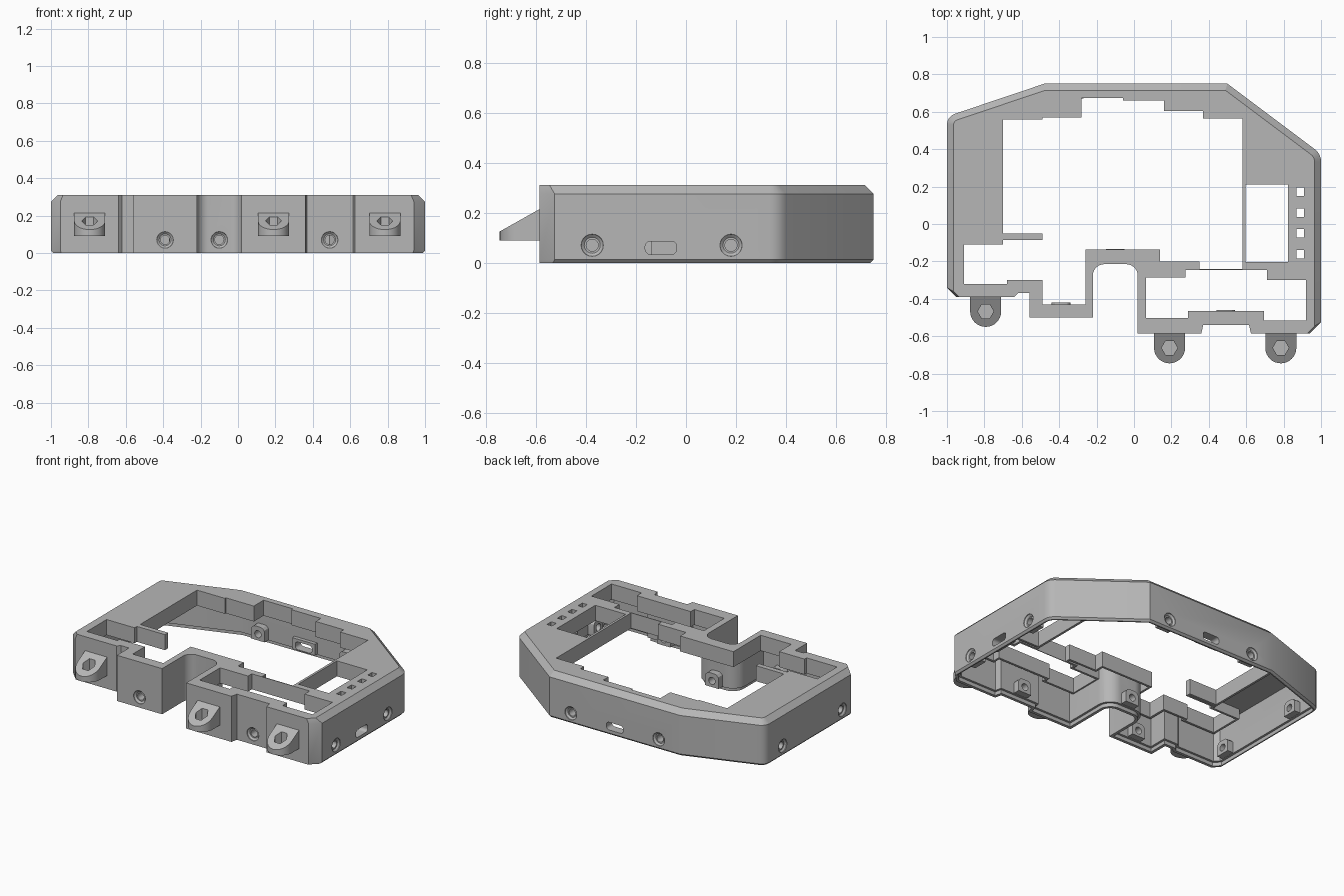
import bpy, bmesh
from math import cos, sin, pi, radians
from mathutils import Vector, Matrix

cube = bpy.data.objects.get("Cube")
if cube:
    bpy.data.objects.remove(cube, do_unlink=True)

grey = bpy.data.materials.new("plain_grey")
grey.use_nodes = True
COLOUR = (0.47, 0.47, 0.47, 1)
grey.diffuse_color = COLOUR
grey.node_tree.nodes["Principled BSDF"].inputs["Base Color"].default_value = COLOUR

TOP, WALL, PLATE, CHAMFER = 0.31, 0.035, 0.035, 0.035


# ---- 2D helpers -------------------------------------------------
def outline(points):
    """Counter-clockwise loop; a point may carry (radius, segments)."""
    loop, n = [], len(points)
    for i, p in enumerate(points):
        v = Vector(p[:2])
        if len(p) == 2:
            loop.append(v)
            continue
        r, seg = p[2:]
        a = (Vector(points[i - 1][:2]) - v).normalized()
        b = (Vector(points[(i + 1) % n][:2]) - v).normalized()
        half = a.angle(b) / 2
        start, end = v + a * r / (sin(half) / cos(half)), v + b * r / (sin(half) / cos(half))
        centre = v + (a + b).normalized() * r / sin(half)
        for k in range(seg + 1):
            mix = start.lerp(end, k / seg) - centre
            loop.append(centre + mix.normalized() * r)
    area = sum(loop[i - 1].cross(loop[i]) for i in range(len(loop)))
    return loop if area > 0 else loop[::-1]


def inset(loop, dist):
    """Move every edge inward; dist is a number or a rule per edge."""
    edges = []
    for i, v in enumerate(loop):
        w = loop[(i + 1) % len(loop)]
        t = (w - v).normalized()
        nrm = Vector((-t.y, t.x))
        edges.append((nrm, dist((v + w) / 2, -nrm) if callable(dist) else dist))
    out = []
    for i, v in enumerate(loop):
        (n1, d1), (n2, d2) = edges[i - 1], edges[i]
        det = n1.cross(n2)
        if abs(det) < 1e-4:
            out.append(v + n1 * d1)
            continue
        out.append(v + Vector((d1 * n2.y - d2 * n1.y, d2 * n1.x - d1 * n2.x)) / det)
    return out


def circle(r, seg, x=0, y=0):
    return [Vector((x + r * cos(2 * pi * k / seg), y + r * sin(2 * pi * k / seg)))
            for k in range(seg)]


def box2d(x0, y0, x1, y1):
    return outline([(x0, y0), (x1, y0), (x1, y1), (x0, y1)])


# ---- 3D helpers -------------------------------------------------
def loft(name, levels, matrix=None):
    """Closed solid through (loop, height) levels."""
    bm = bmesh.new()
    rings = [[bm.verts.new((p.x, p.y, z)) for p in loop] for loop, z in levels]
    n = len(rings[0])
    for lo, hi in zip(rings, rings[1:]):
        for i in range(n):
            j = (i + 1) % n
            bm.faces.new((lo[i], lo[j], hi[j], hi[i]))
    bm.faces.new(rings[0][::-1])
    bm.faces.new(rings[-1])
    if matrix:
        bm.transform(matrix)
    bmesh.ops.recalc_face_normals(bm, faces=bm.faces)
    mesh = bpy.data.meshes.new(name)
    bm.to_mesh(mesh)
    bm.free()
    mesh.materials.append(grey)
    obj = bpy.data.objects.new(name, mesh)
    bpy.context.scene.collection.objects.link(obj)
    return obj


def prism(loop, z0, z1, matrix=None, name="helper"):
    return loft(name, [(loop, z0), (loop, z1)], matrix)


def combine(target, other, operation):
    mod = target.modifiers.new("combine", 'BOOLEAN')
    mod.operation, mod.solver, mod.object = operation, 'EXACT', other
    graph = bpy.context.evaluated_depsgraph_get()
    mesh = bpy.data.meshes.new_from_object(target.evaluated_get(graph))
    target.modifiers.clear()
    target.data = mesh
    bpy.data.objects.remove(other, do_unlink=True)


def wall_frame(x, y, z, inward):
    """Local x along the wall, local y up, local z into the body."""
    w = Vector((*inward, 0))
    up = Vector((0, 0, 1))
    m = Matrix((up.cross(w), up, w)).transposed().to_4x4()
    m.translation = (x, y, z)
    return m


# ---- enclosure shell --------------------------------------------
body = outline([
    (-1, -0.39, 0.05, 1), (-0.64, -0.39), (-0.62, -0.37), (-0.56, -0.37),
    (-0.56, -0.5), (-0.22, -0.5), (-0.22, -0.215, 0.06, 6), (0.02, -0.215, 0.06, 6),
    (0.02, -0.585), (0.36, -0.585), (0.37, -0.54), (0.615, -0.54), (0.625, -0.585),
    (1, -0.585, 0.06, 1), (1, 0.375, 0.08, 4), (0.5, 0.75), (-0.48, 0.75),
    (-1, 0.575, 0.06, 4)])


def rim(size):
    """Chamfer rule: only the sides, back and front corners."""
    def rule(mid, normal):
        if mid.y > 0.3 or abs(mid.x) > 0.96:
            return size * min(1, 1 + normal.y)
        return 0
    return rule


shell = loft("enclosure_shell", [
    (inset(body, rim(0.012)), 0), (body, 0.013),
    (body, TOP - CHAMFER), (inset(body, rim(CHAMFER)), TOP)])
combine(shell, prism(inset(body, WALL), -0.1, TOP - PLATE), 'DIFFERENCE')
combine(shell, prism(inset(body, 0.02), -0.1, 0.025), 'DIFFERENCE')

# ---- openings in the top with collars hanging below --------------
main_opening = outline([
    (-0.7, 0.56), (-0.49, 0.56), (-0.49, 0.57), (-0.28, 0.57), (-0.28, 0.675),
    (-0.06, 0.675), (-0.06, 0.66), (0.16, 0.66), (0.16, 0.605), (0.37, 0.605),
    (0.37, 0.565), (0.58, 0.565), (0.58, -0.24), (0.35, -0.24), (0.35, -0.2),
    (0.14, -0.2), (0.14, -0.137), (-0.26, -0.137), (-0.26, -0.43), (-0.49, -0.43),
    (-0.49, -0.3), (-0.68, -0.3), (-0.68, -0.322), (-0.91, -0.322), (-0.91, -0.11),
    (-0.7, -0.11), (-0.7, -0.085), (-0.49, -0.085), (-0.49, -0.05), (-0.7, -0.05)])
front_opening = outline([
    (0.065, -0.285), (0.275, -0.285), (0.275, -0.245), (0.71, -0.245), (0.71, -0.3),
    (0.92, -0.3), (0.92, -0.515), (0.695, -0.515), (0.695, -0.465), (0.29, -0.465),
    (0.29, -0.503), (0.065, -0.503)])
side_opening = box2d(0.596, -0.204, 0.824, 0.21)
openings = [main_opening, front_opening, side_opening]

for loop in openings:
    combine(shell, prism(inset(loop, -0.0153), 0.205, TOP - 0.012), 'UNION')
for loop in openings:
    combine(shell, prism(loop, 0.15, TOP + 0.1), 'DIFFERENCE')

# row of small indicator windows
for k in range(4):
    y = 0.172 - 0.111 * k
    combine(shell, prism(box2d(0.87, y - 0.023, 0.908, y + 0.023), 0.2, 0.4), 'DIFFERENCE')

# ---- screw points and cable slots --------------------------------
IN_BACK, IN_FRONT, IN_RIGHT, IN_LEFT = (0, -1), (0, 1), (-1, 0), (1, 0)
screws = [(-0.39, -0.5, IN_FRONT), (-0.1, -0.215, IN_FRONT), (0.49, -0.54, IN_FRONT),
          (1, -0.375, IN_RIGHT), (1, 0.18, IN_RIGHT),
          (-1, -0.25, IN_LEFT), (-1, 0.39, IN_LEFT),
          (0.34, 0.75, IN_BACK), (-0.32, 0.75, IN_BACK)]
slots = [(1, -0.1, IN_RIGHT), (0.01, 0.75, IN_BACK)]

boss = outline([(-0.05, -0.042), (0.05, -0.042), (0.05, 0.052, 0.03, 3),
                (-0.05, 0.052, 0.03, 3)])
for x, y, inward in screws:
    m = wall_frame(x, y, 0.07, inward)
    combine(shell, prism(boss, 0.028, 0.08, m), 'UNION')
    combine(shell, prism(circle(0.024, 20), -0.05, 0.12, m), 'DIFFERENCE')
    sink = [(circle(0.046, 20), -0.01), (circle(0.044, 20), 0.004), (circle(0.032, 20), 0.014)]
    combine(shell, loft("helper", sink, m), 'DIFFERENCE')

slot_boss = box2d(-0.085, -0.032, 0.085, 0.045)
slot_shape = outline([(-0.063, -0.026, 0.02, 5), (0.063, -0.026, 0.02, 5),
                      (0.063, 0.026, 0.02, 5), (-0.063, 0.026, 0.02, 5)])
for x, y, inward in slots:
    m = wall_frame(x, y, 0.06, inward)
    combine(shell, prism(slot_boss, 0.027, 0.06, m), 'UNION')
    combine(shell, prism(slot_shape, -0.05, 0.12, m), 'DIFFERENCE')

# ---- sloped mounting tabs with hexagonal nut pockets -------------
parts = [shell]
for name, x, wall_y in (("left_side_tab", 0.785, -0.585), ("middle_tab", 0.19, -0.585),
                        ("right_side_tab", -0.793, -0.39)):
    r, tip = 0.083, wall_y - 0.16
    plan = [Vector((x + r, wall_y + 0.02)), Vector((x - r, wall_y + 0.02))]
    plan += [Vector((x + r * cos(a), tip + r + r * sin(a)))
             for a in (pi + pi * k / 16 for k in range(17))]
    tab = prism(plan, 0.09, 0.3, name=name)
    for v in tab.data.vertices:
        if v.co.z > 0.2:
            v.co.z = 0.125 + (v.co.y - tip) * 0.09 / 0.16
    combine(tab, prism(circle(0.043, 6, x, tip + r), 0.11, 0.4), 'DIFFERENCE')
    parts.append(tab)

# smooth curved walls, crisp edges
bpy.ops.object.select_all(action='DESELECT')
for obj in parts:
    obj.select_set(True)
bpy.context.view_layer.objects.active = shell
bpy.ops.object.shade_smooth_by_angle(angle=radians(25))
